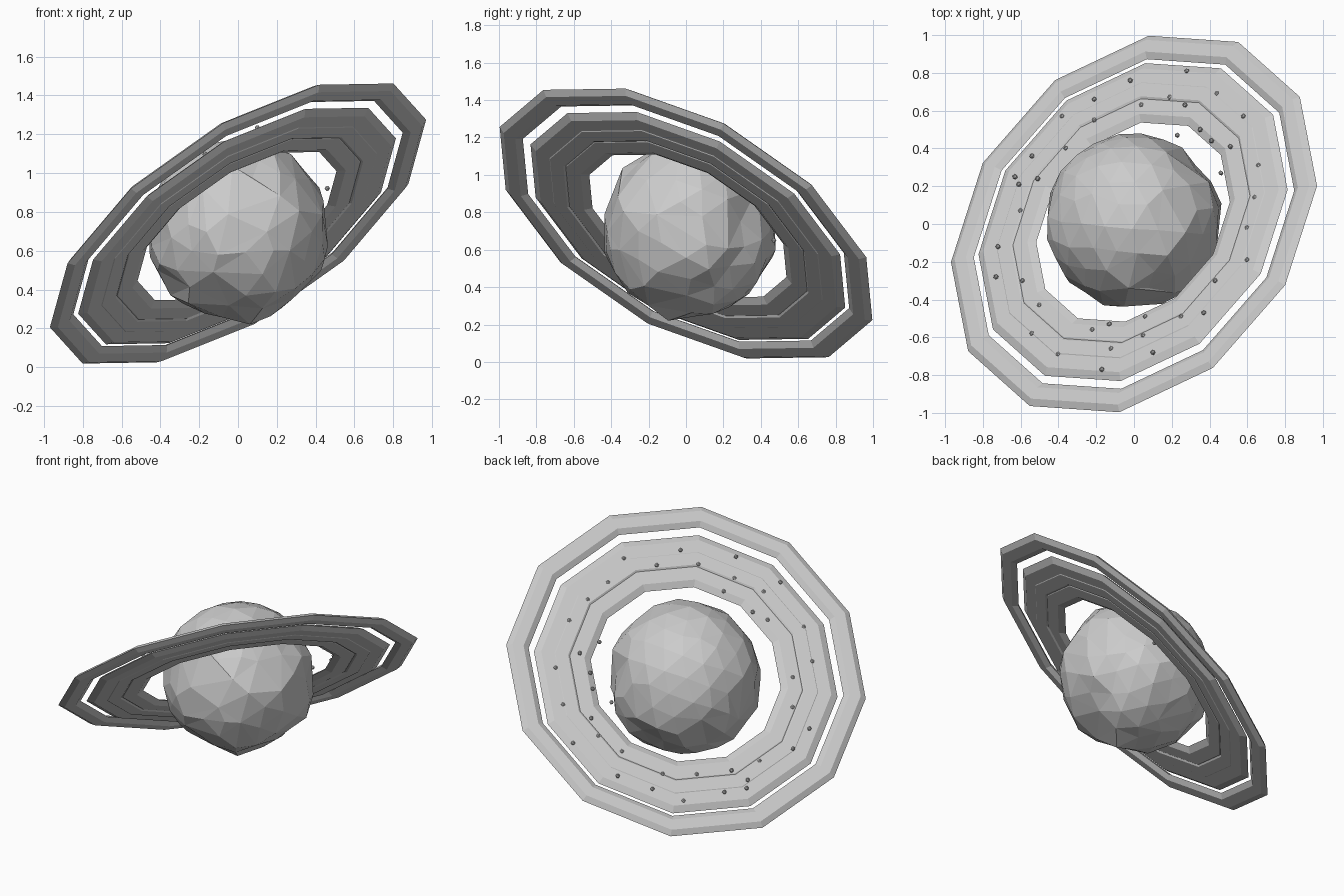
import bpy, bmesh, math, random
from mathutils import Vector, Matrix, noise

if "Cube" in bpy.data.objects:
    bpy.data.objects.remove(bpy.data.objects["Cube"])

random.seed(4)

# Tilted frame shared by all rings: u and v lie in the ring plane, n is its axis
n = Vector((-0.503, 0.428, 0.75)).normalized()
u = Vector((0.96, 0.2, 0.53))
u = (u - n * u.dot(n)).normalized()
v = n.cross(u)
TILT = Matrix((u, v, n)).transposed()
RING_C = Vector((0, 0, 0.74))
DISK_C = Vector((-0.005, 0.01, 0.727))


def finish(name, bm):
    bmesh.ops.recalc_face_normals(bm, faces=bm.faces)
    me = bpy.data.meshes.new(name)
    bm.to_mesh(me)
    bm.free()
    ob = bpy.data.objects.new(name, me)
    bpy.context.collection.objects.link(ob)
    return ob


def ring(name, r_in, r_out, half, centre, sides=12):
    """Flattened torus with a hexagonal section."""
    bm = bmesh.new()
    mid, w = (r_in + r_out) / 2, (r_out - r_in) / 2
    loops = []
    for i in range(sides):
        a = 2 * math.pi * i / sides
        loop = []
        for k in range(6):
            t = math.pi * k / 3
            r = mid + w * math.cos(t)
            z = half * math.sin(t) / math.sin(math.pi / 3)
            p = Vector((r * math.cos(a), r * math.sin(a), z))
            loop.append(bm.verts.new(centre + TILT @ p))
        loops.append(loop)
    for i in range(sides):
        a, b = loops[i], loops[(i + 1) % sides]
        for k in range(6):
            j = (k + 1) % 6
            bm.faces.new((a[k], a[j], b[j], b[k]))
    return finish(name, bm)


# Rings: three overlapping bands form the disk, plus a separate outer ring
ring("inner_band", 0.595, 0.765, 0.021, DISK_C)
ring("middle_band", 0.70, 0.86, 0.025, DISK_C)
ring("outer_band", 0.78, 0.95, 0.022, DISK_C)
ring("outer_ring", 0.985, 1.125, 0.022, RING_C)

# Planet: faceted ball, fairly even on the upper cap and rougher below
bm = bmesh.new()
bmesh.ops.create_icosphere(bm, subdivisions=3, radius=0.465)
for vert in bm.verts:
    d = vert.co.normalized()
    rough = 0.007 if d.z > 0.35 else 0.02
    jitter = Vector([random.uniform(-1, 1) for _ in range(3)])
    vert.co += jitter * rough + d * noise.noise(d * 3) * rough * 0.8
# Crater low on the +x side
crater = (TILT.transposed() @ Vector((0.55, -0.25, -0.8))).normalized()
for vert in bm.verts:
    if vert.co.normalized().dot(crater) > 0.975:
        vert.co *= 0.94
planet_c = Vector((-0.006, 0.01, 0.703))
for vert in bm.verts:
    vert.co = planet_c + TILT @ vert.co
planet = finish("planet", bm)
dec = planet.modifiers.new("facets", "DECIMATE")
dec.ratio = 0.8

# Rocks scattered over the disk, as plan positions
rocks = [(0.28, 0.81), (0.44, 0.69), (0.58, 0.57), (0.66, 0.31), (0.64, 0.14),
         (0.60, -0.02), (0.60, -0.19), (0.43, -0.30), (0.37, -0.47), (0.25, -0.49),
         (0.10, -0.68), (0.05, -0.59), (0.06, -0.49), (-0.12, -0.66), (-0.17, -0.77),
         (-0.13, -0.53), (-0.22, -0.56), (-0.40, -0.69), (-0.54, -0.58), (-0.50, -0.43),
         (-0.59, -0.30), (-0.73, -0.28), (-0.72, -0.12), (-0.60, 0.07), (-0.61, 0.21),
         (-0.63, 0.25), (-0.51, 0.24), (-0.54, 0.36), (-0.36, 0.40), (-0.38, 0.57),
         (-0.21, 0.66), (-0.21, 0.55), (-0.02, 0.76), (0.04, 0.63), (0.19, 0.67),
         (0.27, 0.63), (0.35, 0.50), (0.41, 0.44), (0.51, 0.41), (0.46, 0.27),
         (0.23, 0.47)]
bm = bmesh.new()
for x, y in rocks:
    lift = random.uniform(0.018, 0.032)
    dx, dy = x - DISK_C.x - n.x * lift, y - DISK_C.y - n.y * lift
    z = DISK_C.z - (n.x * dx + n.y * dy) / n.z + n.z * lift
    spin = Matrix.Rotation(random.uniform(0, 3), 4, "Z")
    m = Matrix.Translation((x, y, z)) @ TILT.to_4x4() @ spin
    bmesh.ops.create_icosphere(bm, subdivisions=1, radius=0.014, matrix=m)
finish("ring_rocks", bm)
